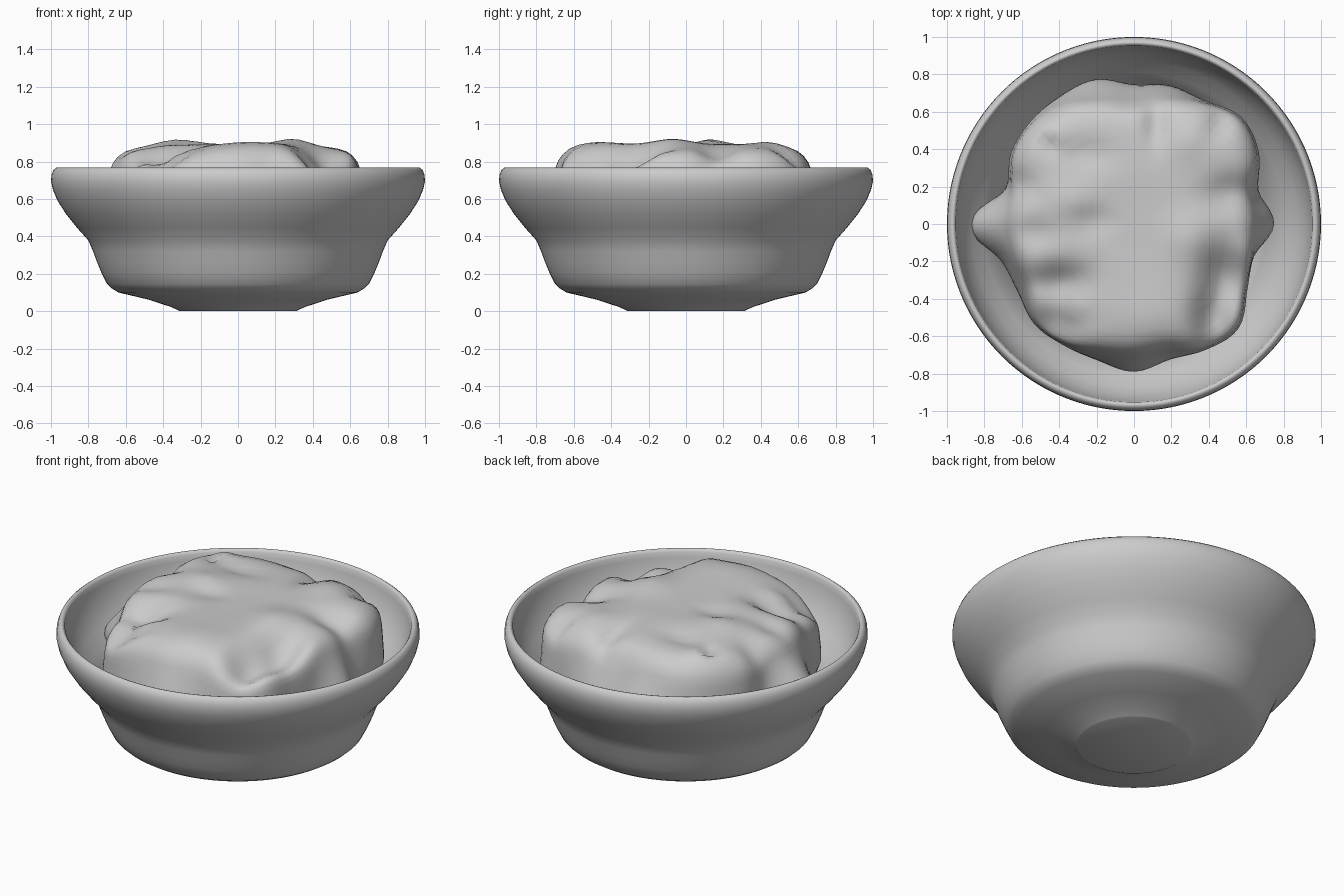
import bpy, bmesh, math


def finish(name, bm, angle):
    bmesh.ops.recalc_face_normals(bm, faces=bm.faces)
    me = bpy.data.meshes.new(name)
    bm.to_mesh(me)
    bm.free()
    ob = bpy.data.objects.new(name, me)
    bpy.context.collection.objects.link(ob)
    bpy.ops.object.select_all(action='DESELECT')
    ob.select_set(True)
    bpy.context.view_layer.objects.active = ob
    bpy.ops.object.shade_smooth_by_angle(angle=math.radians(angle))
    return ob


def skin(bm, rings, bottom, top):
    """Bridge rings of points and close both ends with a fan."""
    vr = [[bm.verts.new(p) for p in ring] for ring in rings]
    n = len(vr[0])
    for a, b in zip(vr, vr[1:]):
        for i in range(n):
            j = (i + 1) % n
            bm.faces.new((a[i], a[j], b[j], b[i]))
    for ring, tip in ((vr[0], bottom), (vr[-1], top)):
        c = bm.verts.new(tip)
        for i in range(n):
            bm.faces.new((c, ring[i], ring[(i + 1) % n]))


# Bowl: turned profile, outside then rim then inside
profile = [(0.31, 0.0), (0.318, 0.004), (0.36, 0.023), (0.48, 0.062), (0.64, 0.10), (0.675, 0.122),
           (0.70, 0.145), (0.73, 0.205), (0.755, 0.265), (0.775, 0.32), (0.80, 0.378),
           (0.86, 0.445), (0.92, 0.52), (0.965, 0.59), (0.99, 0.65), (1.0, 0.695),
           (0.997, 0.73), (0.987, 0.755), (0.972, 0.767), (0.962, 0.765), (0.953, 0.752),
           (0.948, 0.72), (0.938, 0.67), (0.912, 0.60), (0.87, 0.53), (0.81, 0.465),
           (0.75, 0.39), (0.71, 0.29), (0.66, 0.19), (0.61, 0.145), (0.30, 0.06)]
N = 120
angles = [2 * math.pi * i / N for i in range(N)]
bm = bmesh.new()
skin(bm, [[(r * math.cos(a), r * math.sin(a), z) for a in angles] for r, z in profile],
     (0, 0, 0), (0, 0, 0.055))
finish("bowl", bm, 60)

# Food: low outline radius every 15 degrees, counter-clockwise from +x
low = [0.75, 0.69, 0.77, 0.81, 0.76, 0.765, 0.745, 0.80, 0.79, 0.78, 0.76, 0.715,
       0.88, 0.74, 0.72, 0.755, 0.75, 0.755, 0.79, 0.75, 0.775, 0.79, 0.70, 0.665]
# The crown loses the spikes
crown = list(low)
for i, r in {0: 0.66, 1: 0.66, 5: 0.71, 6: 0.69, 7: 0.71, 8: 0.76, 11: 0.69, 12: 0.70,
             13: 0.68, 14: 0.68, 17: 0.72, 18: 0.715, 19: 0.71}.items():
    crown[i] = r

# Lumps and dents on top: x, y, height, spread x, spread y
bumps = [(0.30, -0.08, 0.03, 0.12, 0.14), (0.08, -0.52, 0.02, 0.20, 0.16),
         (-0.30, 0.12, 0.03, 0.14, 0.10), (0.48, -0.30, -0.13, 0.11, 0.17),
         (0.42, -0.52, -0.12, 0.10, 0.14), (0.62, -0.14, 0.02, 0.08, 0.08),
         (-0.40, -0.32, -0.10, 0.16, 0.10), (-0.42, -0.52, -0.12, 0.16, 0.12),
         (-0.32, -0.46, 0.03, 0.07, 0.07), (-0.22, 0.03, -0.025, 0.10, 0.10),
         (-0.46, 0.46, 0.04, 0.09, 0.09), (-0.46, 0.43, -0.06, 0.05, 0.05),
         (-0.25, 0.38, -0.03, 0.16, 0.07), (0.12, 0.56, -0.05, 0.06, 0.13),
         (0.46, 0.55, -0.05, 0.06, 0.08), (0.30, 0.45, 0.02, 0.10, 0.10),
         (0.52, 0.17, -0.06, 0.14, 0.10), (-0.60, 0.22, -0.04, 0.08, 0.08),
         (0.0, 0.68, -0.06, 0.12, 0.06), (-0.55, -0.05, -0.03, 0.12, 0.08)]


def radius(table, a):
    """Smooth interpolation round the outline."""
    t = a / (2 * math.pi) * 24
    i = int(t)
    f = t - i
    p = [table[(i + k) % 24] for k in (-1, 0, 1, 2)]
    return p[1] + 0.5 * f * (p[2] - p[0] + f * (2 * p[0] - 5 * p[1] + 4 * p[2] - p[3]
                             + f * (3 * (p[1] - p[2]) + p[3] - p[0])))


def relief(x, y):
    return sum(h * math.exp(-((x - u) / s) ** 2 - ((y - v) / t) ** 2)
               for u, v, h, s, t in bumps)


# Fraction of outline, base height: underside up the flank to the crown
section = [(0.45, 0.28), (0.75, 0.32), (0.90, 0.38), (0.97, 0.44), (1.0, 0.50),
           (1.0, 0.55), (0.995, 0.61), (0.99, 0.67), (0.985, 0.72), (0.975, 0.765),
           (0.955, 0.80), (0.92, 0.832), (0.87, 0.858), (0.81, 0.872), (0.74, 0.88),
           (0.66, 0.887), (0.58, 0.89), (0.50, 0.892), (0.42, 0.893), (0.34, 0.893),
           (0.26, 0.892), (0.18, 0.89), (0.11, 0.89), (0.05, 0.89)]
rings = []
for f, z in section:
    ring = []
    for a in angles:
        k = min(1, max(0, (z - 0.52) / 0.23))
        r = f * (radius(low, a) * (1 - k) + radius(crown, a) * k)
        x, y = r * math.cos(a), r * math.sin(a)
        w = min(1, max(0, (z - 0.50) / 0.30))
        ring.append((x, y, z + w * relief(x, y)))
    rings.append(ring)
bm = bmesh.new()
skin(bm, rings, (0, 0, 0.26), (0, 0, 0.89 + relief(0, 0)))
finish("food_mound", bm, 60)
